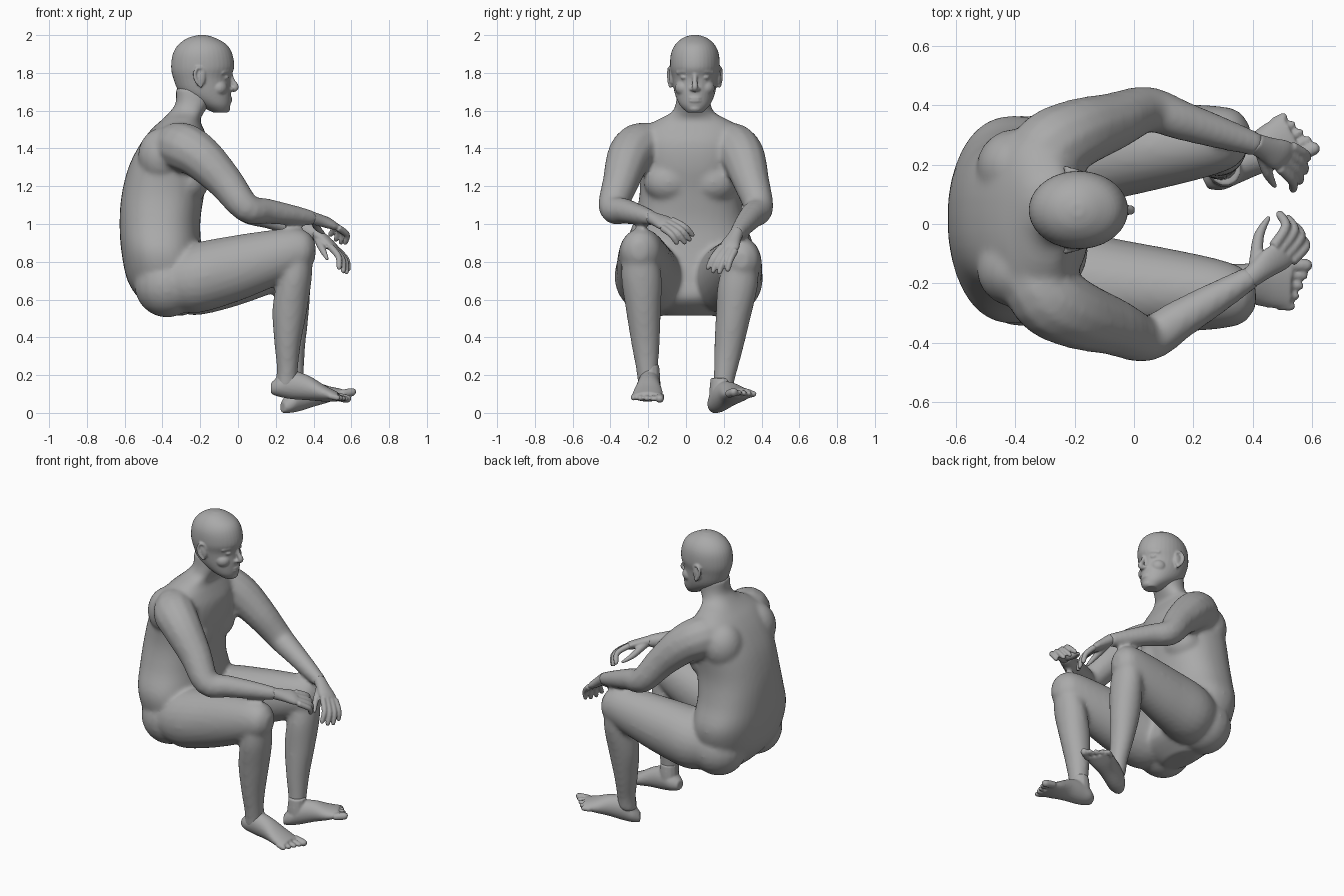
import bpy, bmesh, math
from mathutils import Vector, Matrix

cube = bpy.data.objects.get("Cube")
if cube:
    bpy.data.objects.remove(cube, do_unlink=True)

X, Y, Z = Vector((1, 0, 0)), Vector((0, 1, 0)), Vector((0, 0, 1))

skin = bpy.data.materials.new("plain_grey")
skin.use_nodes = True
grey = (0.4, 0.4, 0.4, 1)
skin.diffuse_color = grey
skin.node_tree.nodes["Principled BSDF"].inputs["Base Color"].default_value = grey


def spline(rows, steps=4):
    """Catmull-Rom interpolation through rows of numbers."""
    result = []
    last = len(rows) - 1
    for i in range(last):
        a, b = rows[max(i - 1, 0)], rows[i]
        c, d = rows[i + 1], rows[min(i + 2, last)]
        for k in range(steps):
            t = k / steps
            result.append([
                q + 0.5 * t * (r - p + t * (2 * p - 5 * q + 4 * r - s + t * (3 * (q - r) + s - p)))
                for p, q, r, s in zip(a, b, c, d)])
    result.append(list(rows[last]))
    return result


def bulge(value, power):
    return math.copysign(abs(value) ** power, value)


def loft(bm, rows, u=None, v=None, sides=24, power=1):
    """Skin elliptical rings: each row is a centre and two radii."""
    rows = spline(rows)
    centres = [Vector(row[:3]) for row in rows]
    rings = []
    for i, row in enumerate(rows):
        if u is None:
            tangent = (centres[min(i + 1, len(rows) - 1)] - centres[max(i - 1, 0)]).normalized()
            side = tangent.orthogonal().normalized() if i == 0 else (side - tangent * side.dot(tangent)).normalized()
            up = tangent.cross(side)
        else:
            side, up = u, v
        ring = []
        for k in range(sides):
            angle = math.tau * k / sides
            offset = side * bulge(math.cos(angle), power) * row[3] + up * bulge(math.sin(angle), power) * row[4]
            ring.append(bm.verts.new(centres[i] + offset))
        rings.append(ring)
    for low, high in zip(rings, rings[1:]):
        for k in range(sides):
            n = (k + 1) % sides
            bm.faces.new((low[k], low[n], high[n], high[k]))
    bm.faces.new(rings[0][::-1])
    bm.faces.new(rings[-1])


def along(bm, start, end, profile, u, v):
    """Loft a straight limb; profile rows are fraction, lift along v, radii."""
    rows = []
    for s, lift, a, b in profile:
        rows.append((*(start.lerp(end, s) + v * lift), a, b))
    loft(bm, rows, u, v)


def tube(bm, points, radii):
    loft(bm, [(*p, r, r) for p, r in zip(points, radii)], sides=12)


def ball(bm, centre, radii):
    bmesh.ops.create_uvsphere(bm, u_segments=20, v_segments=12, radius=1,
                              matrix=Matrix.Translation(centre) @ Matrix.Diagonal((*radii, 1)))


def finish(bm, name, voxel, rounds):
    """Fuse the overlapping pieces into one smooth skin."""
    bmesh.ops.recalc_face_normals(bm, faces=bm.faces)
    mesh = bpy.data.meshes.new(name)
    bm.to_mesh(mesh)
    bm.free()
    mesh.materials.append(skin)
    mesh.shade_smooth()
    obj = bpy.data.objects.new(name, mesh)
    bpy.context.collection.objects.link(obj)
    fuse = obj.modifiers.new("fuse", "REMESH")
    fuse.mode = "VOXEL"
    fuse.voxel_size = voxel
    fuse.use_smooth_shade = True
    soften = obj.modifiers.new("soften", "SMOOTH")
    soften.factor = 0.5
    soften.iterations = rounds


# Torso and neck: height, back, front, half width
body = bmesh.new()
torso = [(.515, -.43, -.28, .12), (.6, -.52, -.17, .27), (.7, -.585, -.17, .32),
         (.85, -.617, -.19, .35), (1, -.627, -.2, .3), (1.15, -.617, -.18, .27),
         (1.3, -.58, -.15, .275), (1.42, -.52, -.15, .28), (1.5, -.46, -.18, .26),
         (1.55, -.405, -.2, .19), (1.59, -.365, -.18, .115), (1.64, -.33, -.15, .092),
         (1.72, -.33, -.12, .088)]
loft(body, [((back + front) / 2, .01 + .03 * max(0, z - .7), z, (front - back) / 2, half)
            for z, back, front, half in torso], X, Y, 36, .86)
for side in (-1, 1):
    # Breast, shoulder blade and buttock
    ball(body, (-.26, .025 + side * .115, 1.225), (.105, .135, .115))
    ball(body, (-.4, .02 + side * .17, 1.36), (.13, .13, .15))
    ball(body, (-.375, .01 + side * .185, .68), (.175, .17, .175))

# Legs
thigh = [(0, 0, .13, .13), (.2, -.02, .178, .185), (.45, -.015, .158, .18), (.7, 0, .135, .155),
         (.86, .01, .115, .13), (.95, .005, .09, .1), (1, 0, .035, .045)]
shin = [(0, 0, .09, .085), (.2, 0, .107, .092), (.43, -.012, .093, .093),
        (.68, -.01, .075, .07), (.88, 0, .057, .055), (1, 0, .055, .055)]
legs = {
    "right": dict(hip=(-.4, -.185, .7), cap=(.41, -.245, .86), knee=(.31, -.245, .86),
                  ankle=(.255, -.2, .13), heel=(.175, -.19, .125), toes=(.53, -.205, .085)),
    "left": dict(hip=(-.4, .205, .7), cap=(.39, .295, .81), knee=(.29, .295, .82),
                 ankle=(.295, .19, .09), heel=(.235, .145, .025), toes=(.535, .295, .105)),
}
for leg in legs.values():
    p = {key: Vector(value) for key, value in leg.items()}
    along(body, p["hip"], p["cap"], thigh, Y, Z)
    along(body, p["knee"], p["ankle"], shin, Y, X)

# Arms
arms = {
    "right": dict(sign=-1, wrist=(.4, -.175, 1.03), knuckles=(.5, -.1, 1), bend=(.55, -.035, .96),
                  tip=(.53, .015, .9), across=(.06, -.05, -.04),
                  thumb=[(.41, -.13, 1.01), (.42, -.04, .98), (.455, .025, .95)]),
    "left": dict(sign=1, wrist=(.42, .265, .945), knuckles=(.51, .225, .87), bend=(.56, .185, .81),
                 tip=(.568, .155, .735), across=(.04, .07, -.02),
                 thumb=[(.43, .24, .91), (.45, .17, .86), (.475, .125, .81)]),
}
for arm in arms.values():
    s = arm["sign"]
    elbow, wrist = Vector((.045, s * .385, 1.085)), Vector(arm["wrist"])
    path = [(-.37, s * .1, 1.42), (-.3, s * .235, 1.41), (-.2, s * .3, 1.355), (-.07, s * .345, 1.225), elbow]
    path += [elbow.lerp(wrist, t) for t in (.3, .65, 1)]
    tube(body, path, (.1, .13, .12, .098, .079, .068, .056, .04))
finish(body, "body", .013, 10)

# Hands
for name, arm in arms.items():
    hand = bmesh.new()
    wrist, knuckles, bend, tip, across = (
        Vector(arm[key]) for key in ("wrist", "knuckles", "bend", "tip", "across"))
    spread = across.normalized()
    normal = (knuckles - wrist).cross(spread).normalized()
    start = wrist.lerp(knuckles, -.2)
    along(hand, start, knuckles, [(0, 0, .036, .034), (.4, 0, .043, .031),
                                  (.8, 0, .055, .027), (1, 0, .05, .02)], spread, normal)
    for i in range(4):
        shift = across * (i / 3 - .5)
        reach = (.93, 1, .97, .8)[i]
        base = knuckles + shift
        middle = base + (bend - knuckles) * reach + shift * .2
        end = middle + (tip - bend) * reach + shift * .2
        tube(hand, [base, middle, middle.lerp(end, .8), end], (.019, .017, .014, .006))
    tube(hand, [wrist] + arm["thumb"], (.025, .024, .018, .008))
    finish(hand, name + "_hand", .006, 3)

# Feet
sole = [(0, .005, .03, .03), (.12, .02, .055, .055), (.3, .035, .06, .075),
        (.55, .03, .065, .066), (.8, .01, .08, .043), (1, 0, .08, .024)]
for name, leg in legs.items():
    foot = bmesh.new()
    heel, toes = Vector(leg["heel"]), Vector(leg["toes"])
    ahead = (toes - heel).normalized()
    outward = Z.cross(ahead).normalized() * (1 if name == "left" else -1)
    along(foot, heel, toes, sole, outward, Z)
    tube(foot, [heel.lerp(toes, .24) + Z * h for h in (.03, .08, .14)], (.06, .058, .052))
    for i in range(5):
        base = toes + outward * (i * .035 - .068) - ahead * (.02 + .006 * i)
        length = .085 - .007 * i
        thick = .022 if i == 0 else .015
        tube(foot, [base, base + ahead * length * .8 - Z * .006, base + ahead * length - Z * .01],
             (thick, thick, thick * .4))
    finish(foot, name + "_foot", .007, 3)

# Head: height, back, front, half width
head = bmesh.new()
mid = .047
skull = [(1.59, -.13, -.055, .04), (1.63, -.21, -.04, .08), (1.69, -.305, -.037, .106),
         (1.77, -.342, -.04, .12), (1.83, -.354, -.02, .131), (1.9, -.345, -.03, .127),
         (1.95, -.315, -.06, .104), (1.985, -.265, -.12, .064), (2, -.21, -.17, .02)]
loft(head, [((back + front) / 2, mid, z, (front - back) / 2, half)
            for z, back, front, half in skull], X, Y, 36)
# Nose, lips and chin
tube(head, [(-.042, mid, 1.8), (-.03, mid, 1.76), (-.012, mid, 1.725), (-.03, mid, 1.705)],
     (.013, .013, .017, .012))
for z in (1.667, 1.651):
    ball(head, (-.05, mid, z), (.02, .036, .008))
ball(head, (-.065, mid, 1.612), (.025, .035, .022))
for side in (-1, 1):
    # Nostril, eye, brow and cheek
    ball(head, (-.038, mid + side * .016, 1.714), (.016, .012, .011))
    ball(head, (-.068, mid + side * .054, 1.776), (.021, .023, .012))
    tube(head, [(-.044, mid + side * .015, 1.8), (-.052, mid + side * .055, 1.809),
                (-.085, mid + side * .095, 1.8)], (.01, .011, .008))
    ball(head, (-.105, mid + side * .055, 1.72), (.05, .05, .045))
    # Ear with a raised rim
    ball(head, (-.2, mid + side * .125, 1.775), (.028, .013, .046))
    rim = [(.02, .02), (.012, .045), (-.015, .05), (-.03, .02), (-.02, -.02), (.008, -.05)]
    tube(head, [(-.2 + dx, mid + side * (.131 - dx * .3), 1.775 + dz) for dx, dz in rim], [.009] * 6)
finish(head, "head", .006, 3)
